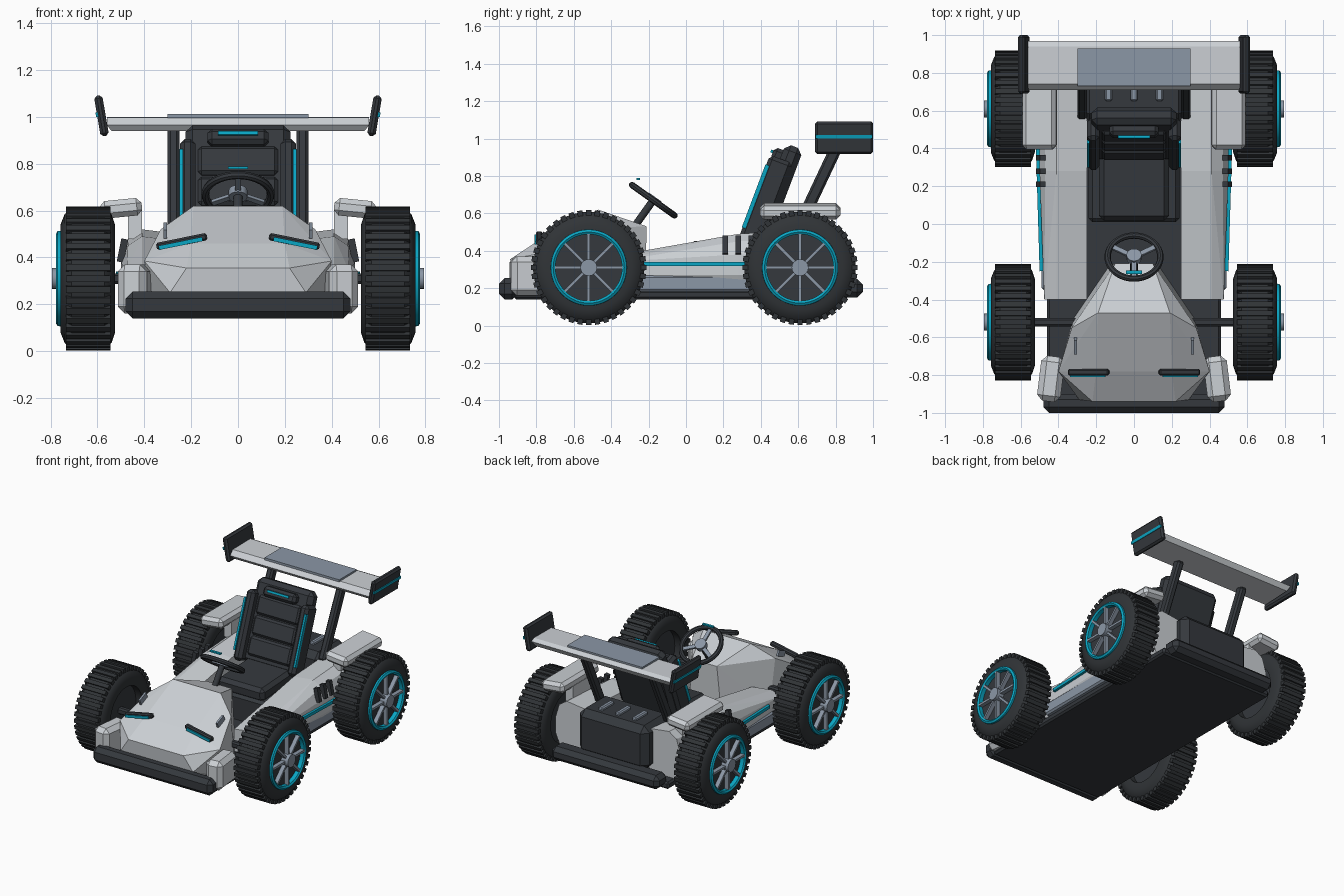
import bpy, bmesh
from math import pi, sin, cos, tau
from mathutils import Matrix, Vector, Euler

cube = bpy.data.objects.get("Cube")
if cube:
    bpy.data.objects.remove(cube)


def material(name, rgb):
    m = bpy.data.materials.new(name)
    m.use_nodes = True
    m.diffuse_color = (*rgb, 1)
    m.node_tree.nodes["Principled BSDF"].inputs["Base Color"].default_value = (*rgb, 1)
    return m


LIGHT = material("light grey paint", (0.60, 0.63, 0.66))
DARK = material("dark plastic", (0.035, 0.04, 0.047))
RUBBER = material("tyre rubber", (0.03, 0.034, 0.038))
METAL = material("blue grey metal", (0.26, 0.31, 0.38))
CYAN = material("cyan trim", (0.003, 0.38, 0.55))


def finish(name, bm, mat, mirror=False, smooth=False):
    bmesh.ops.recalc_face_normals(bm, faces=bm.faces)
    mesh = bpy.data.meshes.new(name)
    bm.to_mesh(mesh)
    bm.free()
    mesh.materials.append(mat)
    ob = bpy.data.objects.new(name, mesh)
    bpy.context.collection.objects.link(ob)
    if mirror:
        ob.modifiers.new("Mirror", 'MIRROR').use_mirror_merge = False
    if smooth:
        bpy.ops.object.select_all(action='DESELECT')
        ob.select_set(True)
        bpy.context.view_layer.objects.active = ob
        bpy.ops.object.shade_smooth_by_angle(angle=0.6)
    return ob


def place(pos, rot=(0, 0, 0), size=(1, 1, 1)):
    return Matrix.LocRotScale(Vector(pos), Euler(rot), Vector(size))


def box(name, pos, size, mat, rot=(0, 0, 0), bevel=0.0, mirror=False):
    bm = bmesh.new()
    bmesh.ops.create_cube(bm, size=1, matrix=Matrix.Diagonal((*size, 1)))
    if bevel:
        bmesh.ops.bevel(bm, geom=bm.edges[:], offset=bevel, segments=1, affect='EDGES')
    bm.transform(place(pos, rot))
    return finish(name, bm, mat, mirror)


def hull(name, pts, mat, mirror=False, both=False):
    """Faceted convex body; both=True adds the points reflected in x."""
    bm = bmesh.new()
    for x, y, z in pts:
        bm.verts.new((x, y, z))
        if both:
            bm.verts.new((-x, y, z))
    res = bmesh.ops.convex_hull(bm, input=bm.verts[:])
    junk = [g for g in res["geom_interior"] if isinstance(g, bmesh.types.BMVert)]
    bmesh.ops.delete(bm, geom=junk, context='VERTS')
    return finish(name, bm, mat, mirror)


def lathe(name, profile, mat, pos, n=48, rot=(0, 0, 0), mirror=False):
    """Closed (x, radius) profile turned around the x axis."""
    bm = bmesh.new()
    rings = [[bm.verts.new((x, r * cos(tau * i / n), r * sin(tau * i / n)))
              for x, r in profile] for i in range(n)]
    k = len(profile)
    for i in range(n):
        a, b = rings[i], rings[(i + 1) % n]
        for j in range(k):
            bm.faces.new((a[j], a[(j + 1) % k], b[(j + 1) % k], b[j]))
    bm.transform(place(pos, rot))
    return finish(name, bm, mat, mirror, smooth=True)


def disc(name, x0, x1, r, mat, pos, rot=(0, 0, 0), mirror=False, n=32):
    bm = bmesh.new()
    bmesh.ops.create_cone(bm, cap_ends=True, segments=n, radius1=r, radius2=r,
                          depth=x1 - x0, matrix=place(((x0 + x1) / 2, 0, 0), (0, pi / 2, 0)))
    bm.transform(place(pos, rot))
    return finish(name, bm, mat, mirror, smooth=True)


def radial(name, count, pos, size, r, mat, rot=(0, 0, 0), x=0, mirror=False):
    """Boxes repeated around the x axis."""
    bm = bmesh.new()
    for i in range(count):
        bmesh.ops.create_cube(bm, size=1, matrix=Matrix.Rotation(tau * i / count, 4, 'X')
                              @ place((x, 0, r), size=size))
    bm.transform(place(pos, rot))
    return finish(name, bm, mat, mirror)


# Wheels
for end, y in (("front", -0.52), ("rear", 0.61)):
    hub = (0.64, y, 0.31)
    lathe(end + "_tyre", [(-0.11, 0.18), (-0.115, 0.23), (-0.10, 0.275), (-0.07, 0.298),
                          (0.07, 0.298), (0.10, 0.275), (0.118, 0.23), (0.118, 0.18)],
          RUBBER, hub, mirror=True)
    radial(end + "_tread", 40, hub, (0.19, 0.028, 0.03), 0.293, RUBBER, mirror=True)
    disc(end + "_wheel_disc", -0.06, 0.10, 0.19, DARK, hub, mirror=True)
    lathe(end + "_rim_ring", [(0.10, 0.178), (0.10, 0.205), (0.13, 0.203), (0.138, 0.19),
                              (0.13, 0.178)], CYAN, hub, mirror=True)
    radial(end + "_spokes", 8, hub, (0.03, 0.016, 0.15), 0.105, METAL, x=0.118, mirror=True)
    disc(end + "_hub_cap", 0.09, 0.155, 0.045, METAL, hub, mirror=True, n=16)
    box(end + "_axle", (0.45, y, 0.31), (0.3, 0.045, 0.045), DARK, bevel=0.01, mirror=True)

# Floor and bumpers
box("floor_pan", (0, -0.03, 0.165), (0.92, 1.78, 0.05), DARK, bevel=0.012)
box("front_bumper", (0, -0.95, 0.197), (0.96, 0.10, 0.115), DARK, bevel=0.03)
box("rear_bumper", (0, 0.88, 0.20), (0.86, 0.13, 0.10), DARK, bevel=0.03)
box("front_corner_block", (0.44, -0.82, 0.265), (0.125, 0.24, 0.21), LIGHT,
    rot=(0, 0, 0.12), bevel=0.03, mirror=True)

# Faceted nose
hull("nose", [(0.10, -0.21, 0.53), (0.19, -0.47, 0.62), (0.33, -0.55, 0.52),
              (0.40, -0.78, 0.385), (0.20, -0.78, 0.46), (0.22, -0.94, 0.355),
              (0.29, -0.93, 0.25), (0.22, -0.90, 0.18), (0.36, -0.74, 0.18),
              (0.32, -0.50, 0.18), (0.13, -0.22, 0.18)], LIGHT, both=True)
box("headlight_housing", (0.24, -0.785, 0.468), (0.22, 0.035, 0.032), DARK,
    rot=(0, 0.2, 0), bevel=0.008, mirror=True)
box("headlight", (0.245, -0.80, 0.46), (0.19, 0.02, 0.018), CYAN, rot=(0, 0.2, 0), mirror=True)
box("nose_fin", (0.31, -0.645, 0.515), (0.014, 0.08, 0.04), METAL, rot=(0.4, 0, 0), mirror=True)

# Side pods
hull("side_pod", [(x, y, z) for y, top, out in
                  ((-0.40, 0.37, 0.475), (0.28, 0.49, 0.50), (0.78, 0.52, 0.50))
                  for x, z in ((0.25, 0.18), (0.25, top - 0.02), (0.41, top), (out - 0.03, top - 0.04),
                               (out, 0.38 if top > 0.4 else 0.34), (out, 0.27), (out - 0.04, 0.18))],
     LIGHT, mirror=True)
box("sill", (0.465, 0.08, 0.225), (0.05, 0.86, 0.09), METAL, bevel=0.012, mirror=True)
box("side_stripe", (0.499, 0.09, 0.33), (0.022, 0.68, 0.022), CYAN, rot=(0, 0, -0.03), mirror=True)
for i in range(3):
    box(f"side_vent_{i + 1}", (0.493, 0.21 + 0.07 * i, 0.43), (0.03, 0.03, 0.10), DARK,
        rot=(0, -0.2, 0), mirror=True)
box("rear_fender", (0.50, 0.61, 0.61), (0.18, 0.43, 0.075), LIGHT, rot=(0, 0.1, 0),
    bevel=0.022, mirror=True)
box("fender_bracket", (0.44, 0.61, 0.54), (0.06, 0.2, 0.12), LIGHT, mirror=True)

# Seat
TILT = (-0.36, 0, 0)
box("seat_base", (0, 0.24, 0.27), (0.48, 0.46, 0.20), DARK, bevel=0.02)
box("seat_cushion", (0, 0.21, 0.41), (0.37, 0.38, 0.10), DARK, rot=(0.05, 0, 0), bevel=0.025)
box("seat_back", (0, 0.48, 0.69), (0.45, 0.10, 0.57), DARK, rot=TILT, bevel=0.03)
box("seat_bolster", (0.215, 0.425, 0.665), (0.065, 0.13, 0.48), DARK, rot=TILT,
    bevel=0.02, mirror=True)
box("bolster_trim", (0.242, 0.372, 0.69), (0.014, 0.022, 0.36), CYAN, rot=TILT, mirror=True)
for i in range(3):
    box(f"seat_pad_{i + 1}", (0, 0.379 + 0.049 * i, 0.55 + 0.13 * i), (0.34, 0.05, 0.13),
        DARK, rot=TILT, bevel=0.015)
box("headrest", (0, 0.495, 0.91), (0.26, 0.07, 0.07), DARK, rot=TILT, bevel=0.018)
box("headrest_trim", (0, 0.463, 0.93), (0.17, 0.02, 0.016), CYAN, rot=TILT)

# Engine cover
box("engine_cover", (0, 0.70, 0.37), (0.56, 0.32, 0.32), DARK, bevel=0.045)
for i in (-1, 0, 1):
    box(f"engine_vent_{i + 2}", (0.135 * i, 0.72, 0.535), (0.035, 0.14, 0.03), METAL, bevel=0.008)

# Steering wheel, its axis leaning back towards the seat
AIM = (0, -0.95, pi / 2)
centre = (0, -0.175, 0.67)
lathe("steering_rim", [(0.017 * cos(tau * i / 8), 0.14 + 0.017 * sin(tau * i / 8))
                       for i in range(8)], DARK, centre, n=32, rot=AIM)
radial("steering_spokes", 3, centre, (0.014, 0.026, 0.12), 0.075, METAL, rot=AIM)
disc("steering_hub", -0.015, 0.02, 0.04, METAL, centre, rot=AIM, n=16)
disc("steering_column", -0.17, -0.01, 0.02, DARK, centre, rot=AIM, n=12)
box("dash_light", (0, -0.255, 0.783), (0.085, 0.018, 0.01), CYAN)

# Rear wing
box("wing_post", (0.275, 0.69, 0.71), (0.05, 0.065, 0.52), DARK, rot=(-0.44, 0, 0),
    bevel=0.012, mirror=True)
hull("wing", [(0.56, 0.71, 0.965), (0.56, 0.97, 0.985), (0.56, 0.74, 0.998), (0.56, 0.94, 1.0),
              (0.54, 0.73, 0.94), (0.54, 0.95, 0.95)], LIGHT, both=True)
box("wing_panel", (0, 0.83, 1.004), (0.60, 0.20, 0.016), METAL)
box("wing_end_plate", (0.583, 0.845, 1.005), (0.036, 0.31, 0.175), DARK, rot=(0, 0.17, 0),
    bevel=0.012, mirror=True)
box("end_plate_stripe", (0.602, 0.845, 1.01), (0.01, 0.305, 0.02), CYAN, rot=(0, 0.17, 0), mirror=True)
